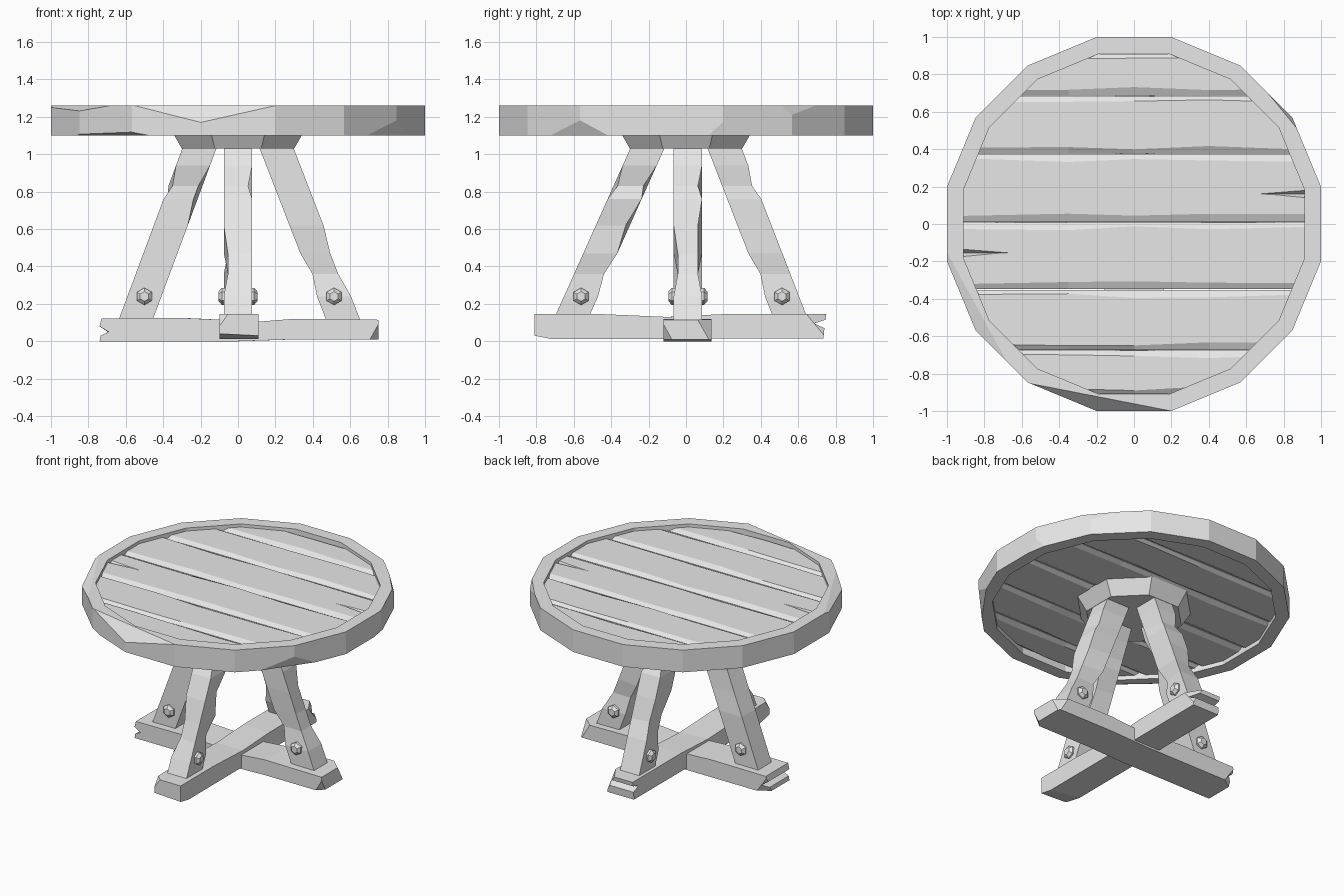
import bpy, bmesh, math, random
from mathutils import Vector, Matrix

random.seed(4)
if "Cube" in bpy.data.objects:
    bpy.data.objects.remove(bpy.data.objects["Cube"])

wood = bpy.data.materials.new("pale_grey")
wood.use_nodes = True
wood.diffuse_color = (0.8, 0.8, 0.8, 1)
wood.node_tree.nodes["Principled BSDF"].inputs["Base Color"].default_value = (0.8, 0.8, 0.8, 1)


def slice_off(bm, point, normal):
    """Remove everything beyond a plane and close the cut."""
    bmesh.ops.bisect_plane(bm, geom=bm.verts[:] + bm.edges[:] + bm.faces[:], dist=1e-5,
                           plane_co=point, plane_no=normal, clear_outer=True)
    bmesh.ops.holes_fill(bm, edges=[e for e in bm.edges if e.is_boundary], sides=0)


def chip(bm, a, b, c, centre):
    """Knock a corner off along the plane through three points."""
    a, b, c = Vector(a), Vector(b), Vector(c)
    normal = (b - a).cross(c - a).normalized()
    if normal.dot(a - Vector(centre)) < 0:
        normal.negate()
    slice_off(bm, a, normal)


def loft(rings, closed=False):
    """Skin matching rings of points; cap the ends unless closed."""
    bm = bmesh.new()
    loops = [[bm.verts.new(p) for p in ring] for ring in rings]
    n = len(loops[0])
    pairs = list(zip(loops, loops[1:]))
    if closed:
        pairs.append((loops[-1], loops[0]))
    for lower, upper in pairs:
        for i in range(n):
            j = (i + 1) % n
            bm.faces.new((lower[i], lower[j], upper[j], upper[i]))
    if not closed:
        bm.faces.new(loops[0][::-1])
        bm.faces.new(loops[-1])
    bmesh.ops.recalc_face_normals(bm, faces=bm.faces[:])
    return bm


def finish(bm, name, matrix=None):
    if matrix is not None:
        bm.transform(matrix)
    bmesh.ops.recalc_face_normals(bm, faces=bm.faces[:])
    mesh = bpy.data.meshes.new(name)
    bm.to_mesh(mesh)
    bm.free()
    mesh.materials.append(wood)
    obj = bpy.data.objects.new(name, mesh)
    bpy.context.collection.objects.link(obj)
    return obj


def polygon(sides, radius, z):
    """Regular polygon with flats facing the axes."""
    angles = [math.tau * (i + 0.5) / sides for i in range(sides)]
    return [(radius * math.cos(t), radius * math.sin(t), z) for t in angles]


# Table rim: sixteen-sided hoop with broken corners
SIDES, BOTTOM, TOP = 16, 1.10, 1.26
outer = 1 / math.cos(math.pi / SIDES)
inner_flat = 0.912
inner = inner_flat * outer
sections = [[(r * math.cos(t), r * math.sin(t), z)
             for r, z in ((outer, BOTTOM), (outer, TOP), (inner, TOP), (inner, BOTTOM))]
            for t in [math.tau * (i + 0.5) / SIDES for i in range(SIDES)]]
rim = loft(sections, closed=True)
for a, b, c in (
    ((-0.57, -0.85, TOP), (0.2, -1, TOP), (-0.2, -1, 1.17)),
    ((0.90, -0.43, BOTTOM), (0.70, -0.71, BOTTOM), (0.85, -0.57, 1.19)),
    ((1, 0.12, BOTTOM), (0.98, 0.24, BOTTOM), (1, 0.2, 1.175)),
    ((0.88, 0.50, TOP), (0.65, 0.78, TOP), (0.85, 0.57, 1.2)),
    ((-1, -0.2, 1.25), (-0.85, -0.57, 1.23), (-0.93, -0.28, TOP)),
    ((-0.84, -0.58, 1.11), (-0.58, -0.84, 1.12), (-0.68, -0.70, BOTTOM)),
):
    chip(rim, a, b, c, (0, 0, 1.18))
finish(rim, "table_rim")

# Tabletop planks with worn, chamfered edges, trimmed to the rim
LOW, HIGH, DROP = 1.13, 1.238, 0.018
edges = [-inner_flat, -0.675, -0.35, 0.01, 0.375, 0.685, inner_flat]
planks = []
for k, (y0, y1) in enumerate(zip(edges, edges[1:])):
    y0, y1 = y0 + 0.002, y1 - 0.002
    rings = []
    for x in (-0.95, -0.35, 0.0, 0.4, 0.95):
        a, b = random.uniform(0.018, 0.045), random.uniform(0.018, 0.045)
        rings.append([(x, y0, LOW + DROP), (x, y0 + a, LOW), (x, y1 - b, LOW), (x, y1, LOW + DROP),
                      (x, y1, HIGH - DROP), (x, y1 - b, HIGH), (x, y0 + a, HIGH), (x, y0, HIGH - DROP)])
    bm = loft(rings)
    for i in range(SIDES):
        t = math.tau * i / SIDES
        out = Vector((math.cos(t), math.sin(t), 0))
        slice_off(bm, out * inner_flat, out)
    planks.append(finish(bm, f"plank_{k + 1}"))


def split(plank, x_end, x_tip, y):
    """Cut a shallow tapering crack into the end of a plank."""
    def section(x, half, depth):
        return [(x, y - half, HIGH + 0.01), (x, y + half, HIGH + 0.01), (x, y, HIGH - depth)]
    cutter = finish(loft([section(x_end, 0.03, 0.03), section(x_tip, 0.002, 0.0)]), "crack_cutter")
    cutter.hide_render = True
    mod = plank.modifiers.new("crack", "BOOLEAN")
    mod.operation, mod.object, mod.solver = "DIFFERENCE", cutter, "EXACT"
    bpy.context.view_layer.objects.active = plank
    bpy.ops.object.modifier_apply(modifier=mod.name)
    bpy.data.objects.remove(cutter)


split(planks[3], 0.95, 0.66, 0.16)
split(planks[2], -0.95, -0.66, -0.155)

# Tapered eight-sided hub under the top
flat = 1 / math.cos(math.pi / 8)
finish(loft([polygon(8, 0.30 * flat, 1.03), polygon(8, 0.36 * flat, 1.135)]), "hub")

# Crossed foot beams: side profiles (length, height) extruded across the width
x_profile = [(-0.74, 0), (-0.735, 0.03), (-0.69, 0.05), (-0.74, 0.08), (-0.73, 0.122),
             (-0.3, 0.125), (0.12, 0.105), (0.3, 0.12), (0.75, 0.115), (0.75, 0.01),
             (0.3, 0.01), (0, 0)]
y_profile = [(-0.81, 0.012), (-0.81, 0.145), (-0.45, 0.145), (-0.1, 0.13), (0.2, 0.145),
             (0.75, 0.145), (0.745, 0.115), (0.69, 0.095), (0.74, 0.07), (0.735, 0.015)]


def beam(name, profile, v0, v1, chips, turn=0):
    rings = []
    for v in (v0, v1):
        rings.append([(u + random.uniform(-0.006, 0.006) * (abs(u) < 0.7), v, z) for u, z in profile])
    bm = loft(rings)
    for a, b, c in chips:
        chip(bm, a, b, c, (0, 0, 0.07))
    finish(bm, name, Matrix.Rotation(turn, 4, "Z"))


beam("foot_beam_across", x_profile, -0.12, 0.135, [
    ((0.75, 0.06, 0.12), (0.67, 0.135, 0.12), (0.73, 0.135, 0.02)),
    ((0.75, -0.07, 0.0), (0.70, -0.12, 0.0), (0.75, -0.12, 0.09)),
    ((-0.74, 0.08, 0.0), (-0.66, 0.135, 0.0), (-0.73, 0.135, 0.1)),
])
# Turned a quarter: local +x becomes +y, local +y becomes -x
beam("foot_beam_lengthwise", y_profile, -0.11, 0.10, [
    ((-0.81, 0.10, 0.04), (-0.81, -0.11, 0.03), (-0.71, -0.11, 0.01)),
    ((-0.81, 0.05, 0.15), (-0.76, 0.10, 0.15), (-0.81, 0.10, 0.08)),
    ((0.74, -0.05, 0.15), (0.64, -0.11, 0.15), (0.74, -0.11, 0.03)),
], math.pi / 2)

# Four splayed legs with nicked corners, each with a bolt on both sides
HEIGHTS = (0.08, 0.24, 0.36, 0.47, 0.62, 0.76, 0.83, 0.94, 1.06)
BOLT_Z = 0.24
for name, turn, foot, shift in (("left_leg", 0, 0.56, 0.01), ("back_leg", 1, 0.56, 0.0),
                                ("right_leg", 2, 0.545, -0.01), ("front_leg", 3, 0.615, 0.0)):
    spin = Matrix.Rotation(turn * math.pi / 2, 4, "Z")

    def centre(z):
        return 0.205 + (foot - 0.205) * (1.035 - z) / 0.915

    rings = []
    for k, z in enumerate(HEIGHTS):
        ring = []
        for sx, sy in ((-1, -1), (1, -1), (1, 1), (-1, 1)):
            nick = 0.022 if 1 < k < 8 and random.random() < 0.22 else 0
            ring.append((centre(z) + sx * (0.091 - nick), shift + sy * (0.076 - nick), z))
        rings.append(ring)
    finish(loft(rings), name, spin)

    for side in (-1, 1):
        bolt = loft([polygon(6, 0.046, 0), polygon(6, 0.046, 0.016), polygon(6, 0.026, 0.034)])
        place = (spin @ Matrix.Translation((centre(BOLT_Z), shift + side * 0.07, BOLT_Z))
                 @ Matrix.Rotation(-side * math.pi / 2, 4, "X"))
        finish(bolt, f"{name}_bolt_{'a' if side < 0 else 'b'}", place)
